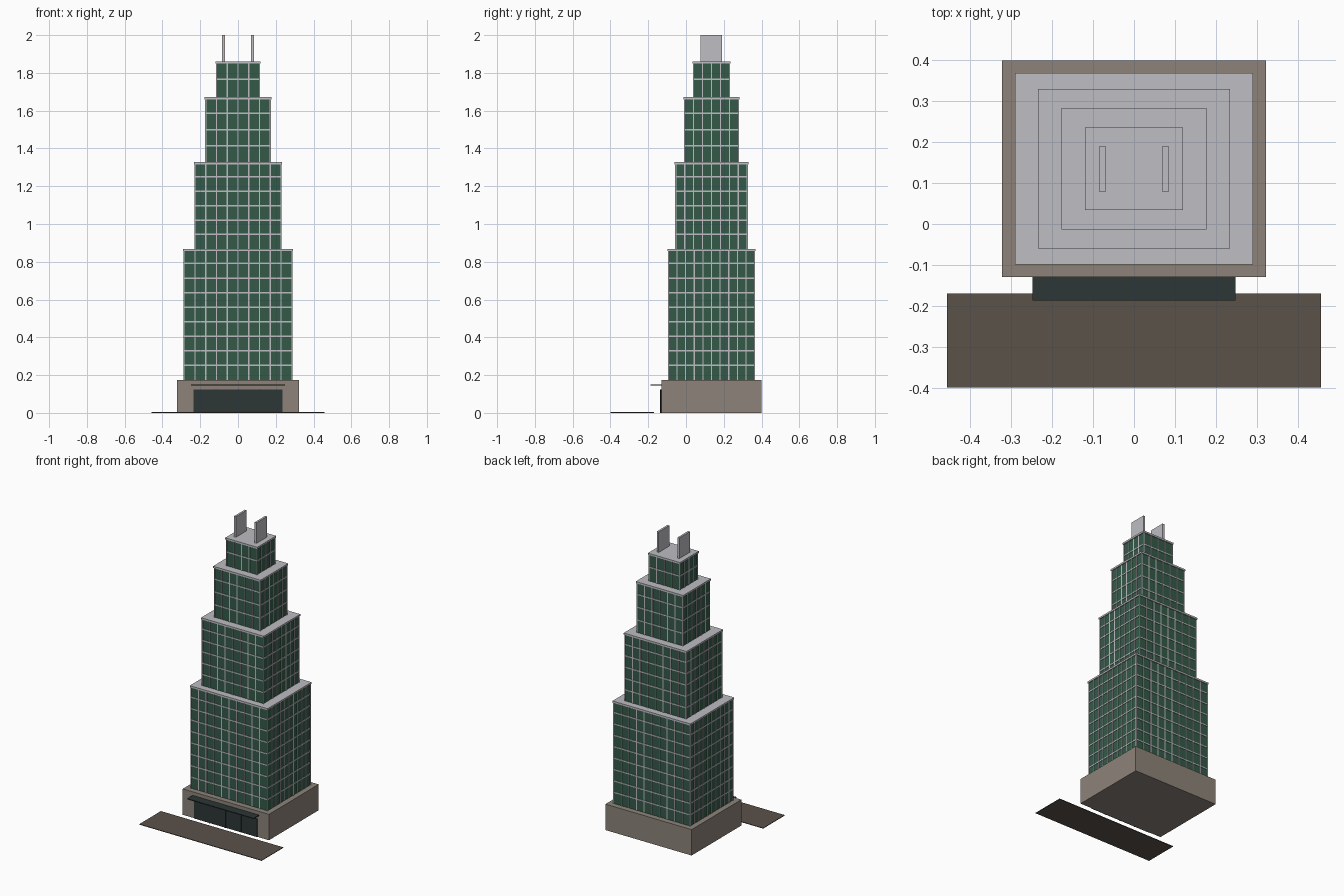
import bpy, bmesh
from mathutils import Matrix, Vector

cube = bpy.data.objects.get("Cube")
if cube:
    bpy.data.objects.remove(cube, do_unlink=True)


def srgb(*rgb):
    return tuple((c / 255 / 12.92) if c < 10 else ((c / 255 + 0.055) / 1.055) ** 2.4 for c in rgb) + (1,)


def material(name, *rgb):
    mat = bpy.data.materials.new(name)
    mat.use_nodes = True
    mat.diffuse_color = srgb(*rgb)
    mat.node_tree.nodes["Principled BSDF"].inputs["Base Color"].default_value = srgb(*rgb)
    return mat


GLASS = material("green glass", 52, 90, 72)
TRIM = material("light grey trim", 190, 190, 195)
STONE = material("warm stone", 141, 132, 122)
DARK = material("dark entrance glass", 45, 54, 54)
PAVING = material("brown paving", 91, 82, 74)


def boxes(name, mat, parts):
    """One object made of boxes, each given as (x0, x1, y0, y1, z0, z1)."""
    bm = bmesh.new()
    for x0, x1, y0, y1, z0, z1 in parts:
        centre = Vector((x0 + x1, y0 + y1, z0 + z1)) / 2
        size = Matrix.Diagonal((x1 - x0, y1 - y0, z1 - z0, 1))
        bmesh.ops.create_cube(bm, size=1, matrix=Matrix.Translation(centre) @ size)
    mesh = bpy.data.meshes.new(name)
    bm.to_mesh(mesh)
    bm.free()
    mesh.materials.append(mat)
    obj = bpy.data.objects.new(name, mesh)
    bpy.context.collection.objects.link(obj)
    return obj


CY = 0.135      # tower centre line
BAR = 0.003     # half width of a glazing bar
OUT = 0.003     # how far bars stand out from the glass


def block(hx, hy, z0, z1):
    return (-hx, hx, CY - hy, CY + hy, z0, z1)


def tier(name, hx, hy, z0, z1, bays, floors):
    """Glazed tower stage with a grid of bars and a roof slab."""
    top = z1 - 0.012
    boxes(name + "_glass", GLASS, [block(hx, hy, z0, top)])
    bars = []
    for i in range(bays + 1):
        x = -hx + 2 * hx * i / bays
        y = CY - hy + 2 * hy * i / bays
        for s in (-1, 1):
            bars.append((x - BAR, x + BAR, CY + s * hy - OUT, CY + s * hy + OUT, z0, top))
            bars.append((s * hx - OUT, s * hx + OUT, y - BAR, y + BAR, z0, top))
    boxes(name + "_vertical_bars", TRIM, bars)
    step = (z1 - z0) / floors
    boxes(name + "_floor_bands", TRIM,
          [block(hx + OUT, hy + OUT, z0 + k * step - 0.004, z0 + k * step + 0.004)
           for k in range(1, floors)])
    boxes(name + "_roof_slab", TRIM, [block(hx + 0.006, hy + 0.006, top, z1)])


# Stepped tower
tier("lower_tier", 0.285, 0.228, 0.175, 0.868, 10, 9)
tier("second_tier", 0.228, 0.189, 0.868, 1.327, 8, 6)
tier("third_tier", 0.171, 0.142, 1.327, 1.672, 6, 4)
tier("top_tier", 0.114, 0.095, 1.672, 1.861, 4, 2)

# Roof fins
boxes("roof_fins", TRIM, [(s * 0.077 - 0.007, s * 0.077 + 0.007, 0.078, 0.191, 1.861, 2)
                          for s in (-1, 1)])

# Base, entrance and pavement
boxes("podium", STONE, [block(0.322, 0.265, 0, 0.175)])
boxes("entrance_glass", DARK, [(-0.235, 0.235, -0.134, -0.128, 0, 0.123)])
boxes("entrance_posts", DARK, [(x - 0.003, x + 0.003, -0.138, -0.132, 0, 0.123)
                               for x in (-0.117, 0, 0.117)])
boxes("entrance_canopy", DARK, [(-0.248, 0.248, -0.187, -0.128, 0.145, 0.151)])
boxes("pavement", PAVING, [(-0.457, 0.457, -0.4, -0.17, 0, 0.004)])
